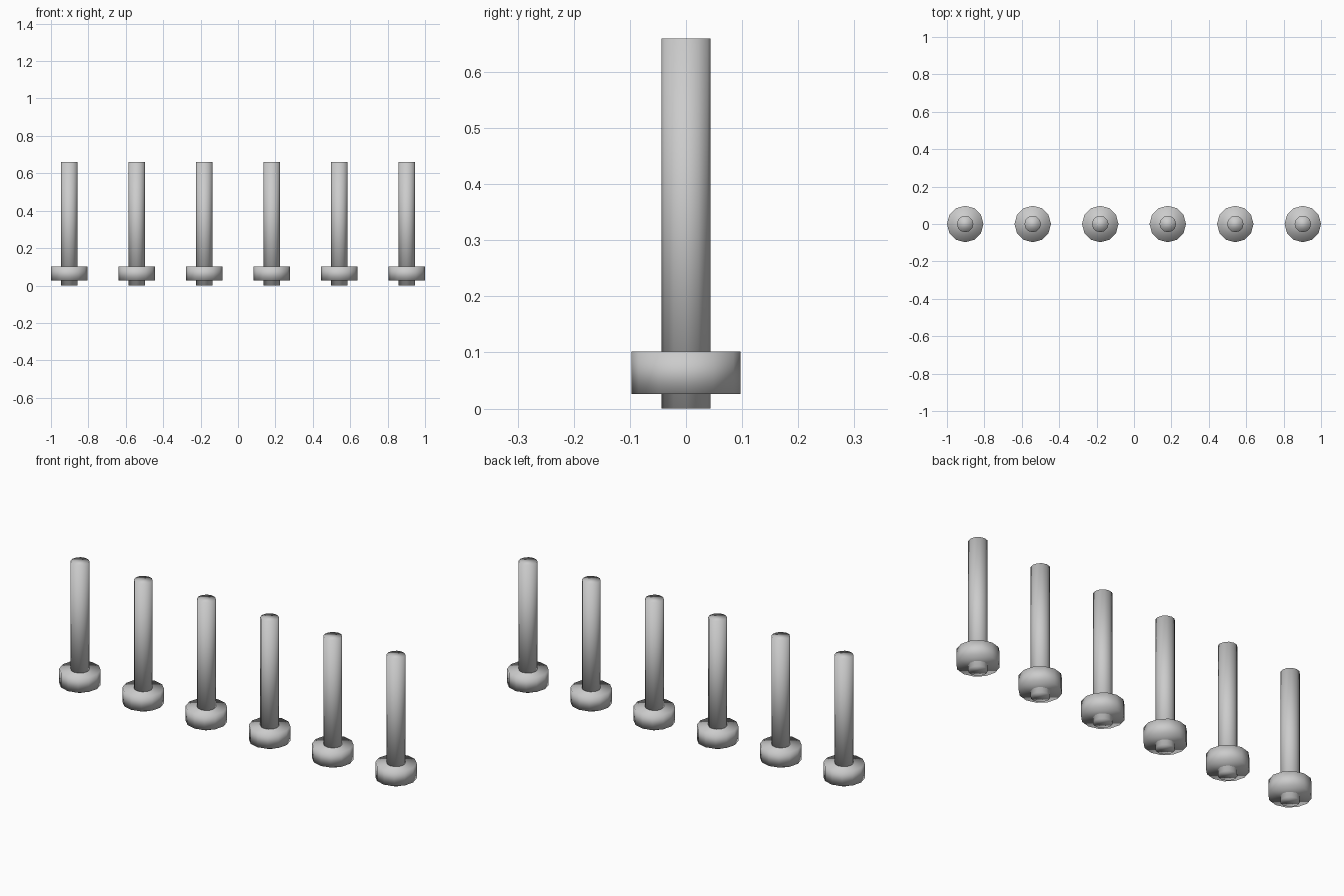
import bpy

cube = bpy.data.objects.get("Cube")
if cube:
    bpy.data.objects.remove(cube, do_unlink=True)

# Plain grey metal
grey = bpy.data.materials.new("grey_metal")
grey.use_nodes = True
color = (0.6, 0.6, 0.6, 1)
grey.diffuse_color = color
grey.node_tree.nodes["Principled BSDF"].inputs["Base Color"].default_value = color

SIDES = 12
COUNT = 6
SPACING = 0.361


def cylinder(name, x, radius, bottom, top):
    bpy.ops.mesh.primitive_cylinder_add(
        vertices=SIDES, radius=radius, depth=top - bottom,
        location=(x, 0, (bottom + top) / 2))
    obj = bpy.context.object
    obj.name = name
    obj.data.materials.append(grey)
    # Soft shading rolls over the rims as well as round the sides
    bpy.ops.object.shade_smooth()
    return obj


# A row of pins, each a long shaft through a wide collar
for i in range(COUNT):
    x = (i - (COUNT - 1) / 2) * SPACING
    cylinder(f"pin_shaft_{i + 1}", x, 0.044, 0, 0.66)
    cylinder(f"pin_collar_{i + 1}", x, 0.0975, 0.026, 0.102)
